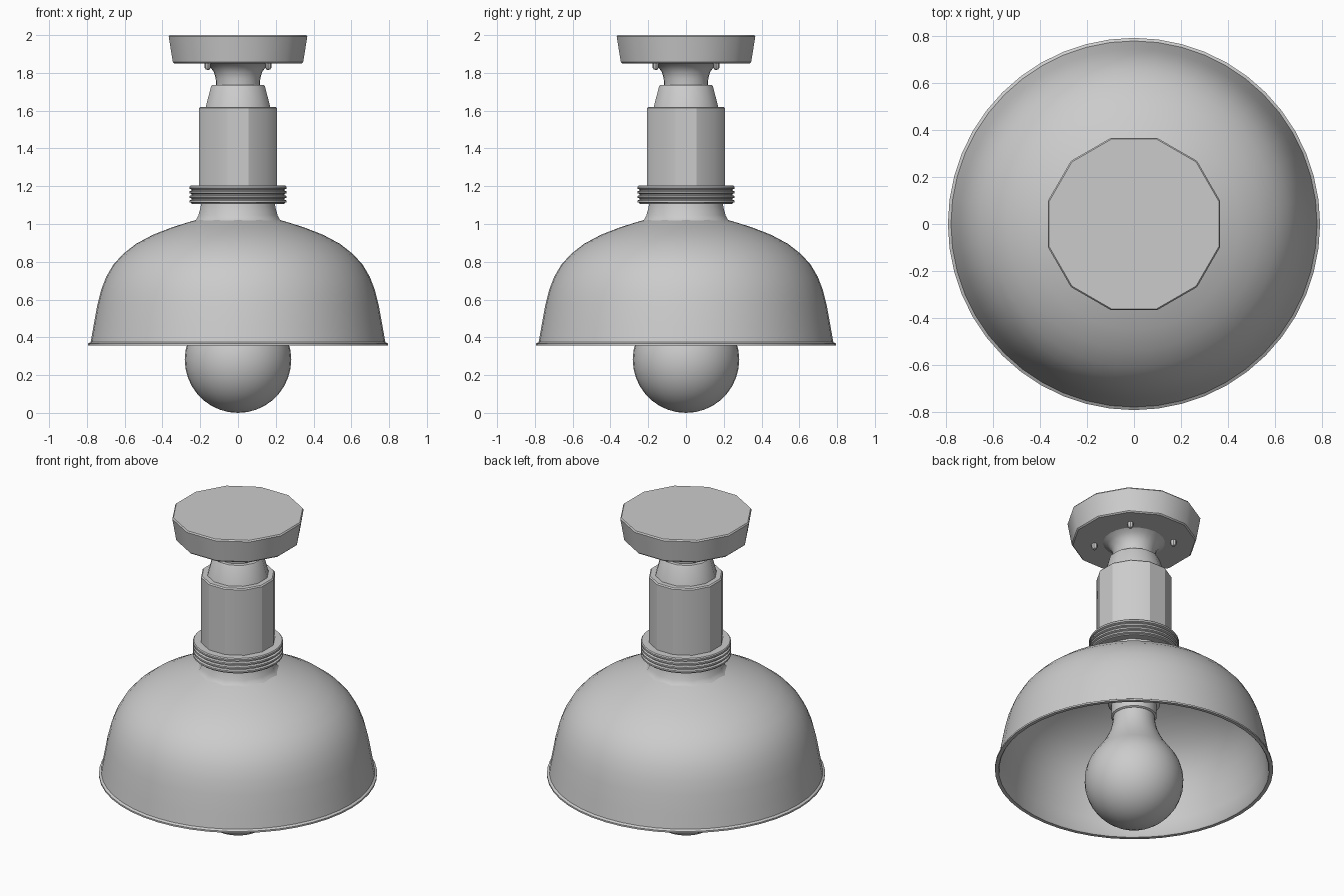
import bpy, bmesh, math

if "Cube" in bpy.data.objects:
    bpy.data.objects.remove(bpy.data.objects["Cube"])


def lathe(name, profile, sides, phase=0.0, angle=30, loc=(0, 0, 0)):
    """Revolve (radius, z) points round the z axis; radius 0 makes a pole."""
    bm = bmesh.new()
    rings = []
    for r, z in profile:
        if r == 0:
            rings.append([bm.verts.new((0, 0, z))])
        else:
            rings.append([bm.verts.new((r * math.cos(phase + math.tau * i / sides),
                                        r * math.sin(phase + math.tau * i / sides), z))
                          for i in range(sides)])
    for a, b in zip(rings, rings[1:]):
        for i in range(sides):
            j = (i + 1) % sides
            quad = [a[i % len(a)], a[j % len(a)], b[j % len(b)], b[i % len(b)]]
            bm.faces.new(list(dict.fromkeys(quad)))
    bmesh.ops.recalc_face_normals(bm, faces=bm.faces)
    mesh = bpy.data.meshes.new(name)
    bm.to_mesh(mesh)
    bm.free()
    ob = bpy.data.objects.new(name, mesh)
    bpy.context.collection.objects.link(ob)
    ob.location = loc
    bpy.ops.object.select_all(action='DESELECT')
    ob.select_set(True)
    bpy.context.view_layer.objects.active = ob
    bpy.ops.object.shade_smooth_by_angle(angle=math.radians(angle))
    return ob


P12 = math.radians(15)

# Twelve-sided ceiling plate
lathe("ceiling_plate", [(0, 1.85), (0.35, 1.85), (0.357, 1.857), (0.38, 1.992),
                        (0.374, 2.0), (0, 2.0)], 12, P12)

# Four screws under the plate
for sx in (-1, 1):
    for sy in (-1, 1):
        lathe("plate_screw", [(0, 1.815), (0.01, 1.818), (0.017, 1.828), (0.019, 1.855)],
              8, loc=(sx * 0.16, sy * 0.16, 0))

# Flared stem between plate and body
lathe("flared_stem", [(0, 1.855), (0.18, 1.852), (0.15, 1.835), (0.128, 1.805),
                      (0.118, 1.77), (0.116, 1.72), (0, 1.72)], 24)

# Tapered cap and socket body
lathe("tapered_cap", [(0, 1.735), (0.143, 1.735), (0.148, 1.728), (0.178, 1.615),
                      (0, 1.615)], 12, P12)
lathe("socket_body", [(0, 1.62), (0.207, 1.62), (0.214, 1.613), (0.214, 1.19),
                      (0, 1.19)], 12, P12)

# Ridged threaded collar
collar = [(0, 1.203), (0.252, 1.203)]
for k in range(4):
    z = 1.197 - k * 0.024
    collar += [(0.257, z), (0.257, z - 0.01), (0.245, z - 0.014), (0.245, z - 0.02)]
collar += [(0.238, 1.105), (0, 1.105)]
lathe("ridged_collar", collar, 32)

# Neck of the shade
lathe("shade_neck", [(0.2, 1.12), (0.205, 1.09), (0.217, 1.045), (0.228, 1.025),
                     (0.245, 1.01)], 12, P12)

# Hollow dome shade with a rolled lip
outer = [(0.19, 1.03), (0.245, 1.015), (0.35, 0.982), (0.45, 0.943), (0.54, 0.895),
         (0.61, 0.84), (0.66, 0.785), (0.698, 0.72), (0.725, 0.65), (0.745, 0.57),
         (0.765, 0.46), (0.78, 0.375), (0.793, 0.367), (0.793, 0.357)]
inner = [(0.772, 0.357)] + [(r - 0.014, z - 0.01) for r, z in outer[-3::-1]] + [(0, 1.02)]
lathe("dome_shade", outer + inner, 48, angle=40)

# Lamp holder inside the shade
lathe("lamp_holder", [(0.15, 1.03), (0.15, 0.79), (0.13, 0.775), (0.13, 0.705),
                      (0.122, 0.7), (0, 0.7)], 24)

# Bulb: sphere flowing into a narrow neck
R = 0.282
ball = [(0, 0.0)] + [(R * math.sin(math.radians(a)), R - R * math.cos(math.radians(a)))
                     for a in range(10, 131, 10)]
lathe("light_bulb", ball + [(0.182, 0.51), (0.155, 0.56), (0.134, 0.61), (0.122, 0.66),
                            (0.117, 0.72), (0, 0.72)], 32, angle=40)
